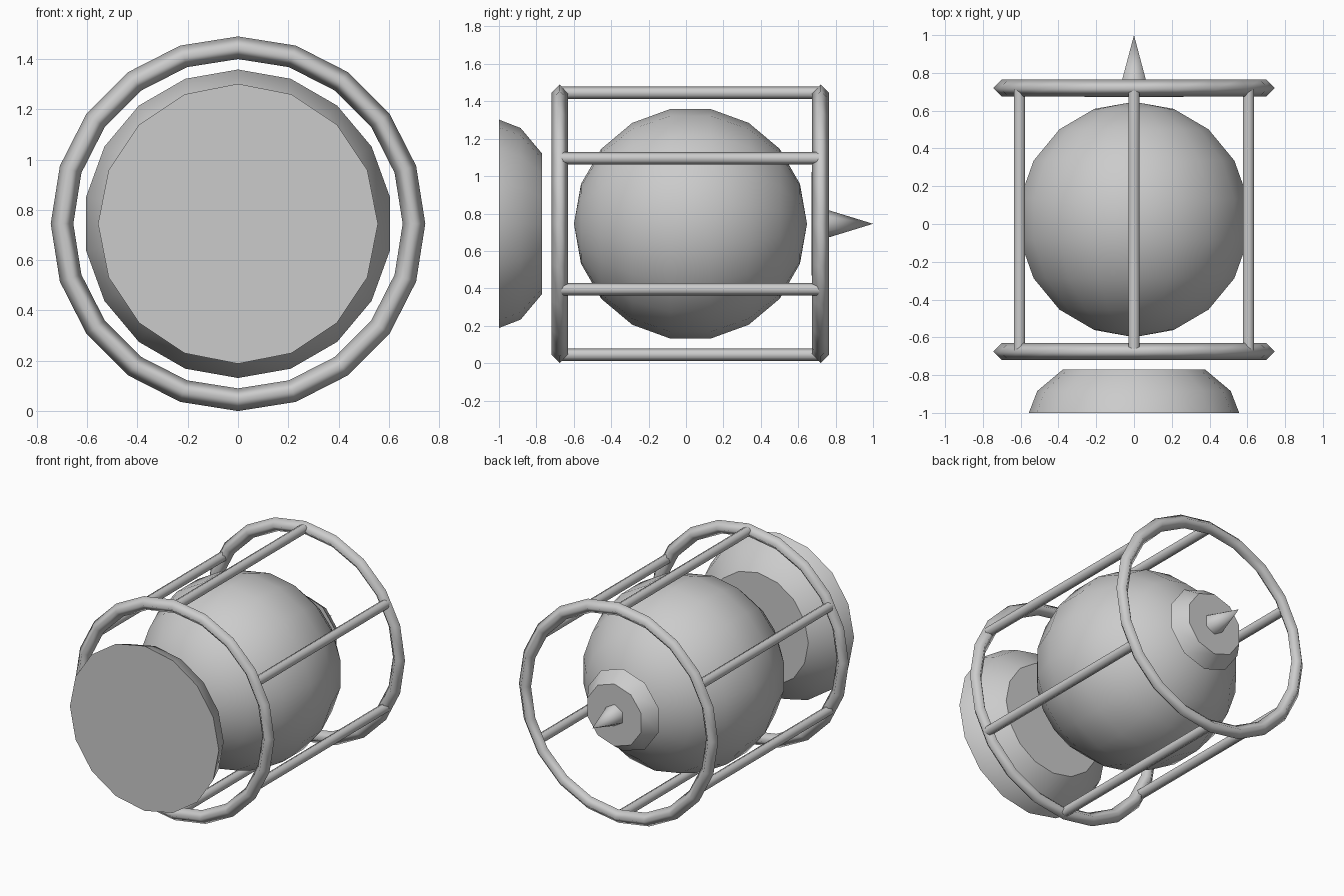
import bpy, bmesh, math

if "Cube" in bpy.data.objects:
    bpy.data.objects.remove(bpy.data.objects["Cube"])

CZ = 0.745  # height of the shared axis, which runs along y

grey = bpy.data.materials.new("light_grey")
grey.diffuse_color = (0.6, 0.6, 0.6, 1)
grey.use_nodes = True
grey.node_tree.nodes["Principled BSDF"].inputs["Base Color"].default_value = grey.diffuse_color


def lathe(name, profile, sides, centre=(0, CZ), closed=False, smooth=180):
    """Spin (radius, y) points around a y-parallel axis; a corner points up."""
    bm = bmesh.new()
    rows = []
    for r, y in profile:
        rows.append([bm.verts.new((centre[0] + r * math.sin(2 * math.pi * i / sides), y,
                                   centre[1] + r * math.cos(2 * math.pi * i / sides)))
                     for i in range(sides)])
    pairs = list(zip(rows, rows[1:]))
    if closed:
        pairs.append((rows[-1], rows[0]))
    for a, b in pairs:
        for i in range(sides):
            j = (i + 1) % sides
            bm.faces.new((a[i], a[j], b[j], b[i]))
    if not closed:
        for row, (r, y) in zip((rows[0], rows[-1]), (profile[0], profile[-1])):
            if r > 0:
                bm.faces.new(row)
    bmesh.ops.remove_doubles(bm, verts=bm.verts, dist=1e-5)
    bmesh.ops.recalc_face_normals(bm, faces=bm.faces)
    limit = math.radians(smooth)
    for f in bm.faces:
        f.smooth = True
    for e in bm.edges:
        e.smooth = e.calc_face_angle(0) <= limit
    mesh = bpy.data.meshes.new(name)
    bm.to_mesh(mesh)
    bm.free()
    mesh.materials.append(grey)
    obj = bpy.data.objects.new(name, mesh)
    bpy.context.collection.objects.link(obj)
    return obj


# Central ball, poles facing front and back
R, CY = 0.623, 0.024
ball = [(R * math.sin(math.radians(20 * k)) if 0 < k < 9 else 0,
         CY - R * math.cos(math.radians(20 * k))) for k in range(10)]
lathe("ball", ball, 18)

# Cage: two hoops with a diamond section, joined by six bars
RING, TUBE = 0.70, 0.045
hoop_y = {"front_hoop": -0.675, "back_hoop": 0.72}
for name, y in hoop_y.items():
    lathe(name, [(RING + TUBE, y), (RING, y + TUBE), (RING - TUBE, y), (RING, y - TUBE)],
          20, closed=True)
for k in range(6):
    a = math.radians(60 * k)
    lathe(f"cage_bar_{k + 1}", [(0.033, -0.675), (0.033, 0.72)], 6,
          centre=(RING * math.sin(a), CZ + RING * math.cos(a)), smooth=70)

# Front dish: flat face to the front, rounded behind
lathe("front_dish", [(0.557, -1.0), (0.512, -0.884), (0.376, -0.77)], 16, smooth=40)

# Back cap and spike
lathe("back_cap", [(0.277, 0.672), (0.21, 0.765)], 10, smooth=30)
lathe("back_spike", [(0.073, 0.762), (0, 1.0)], 6, smooth=70)
